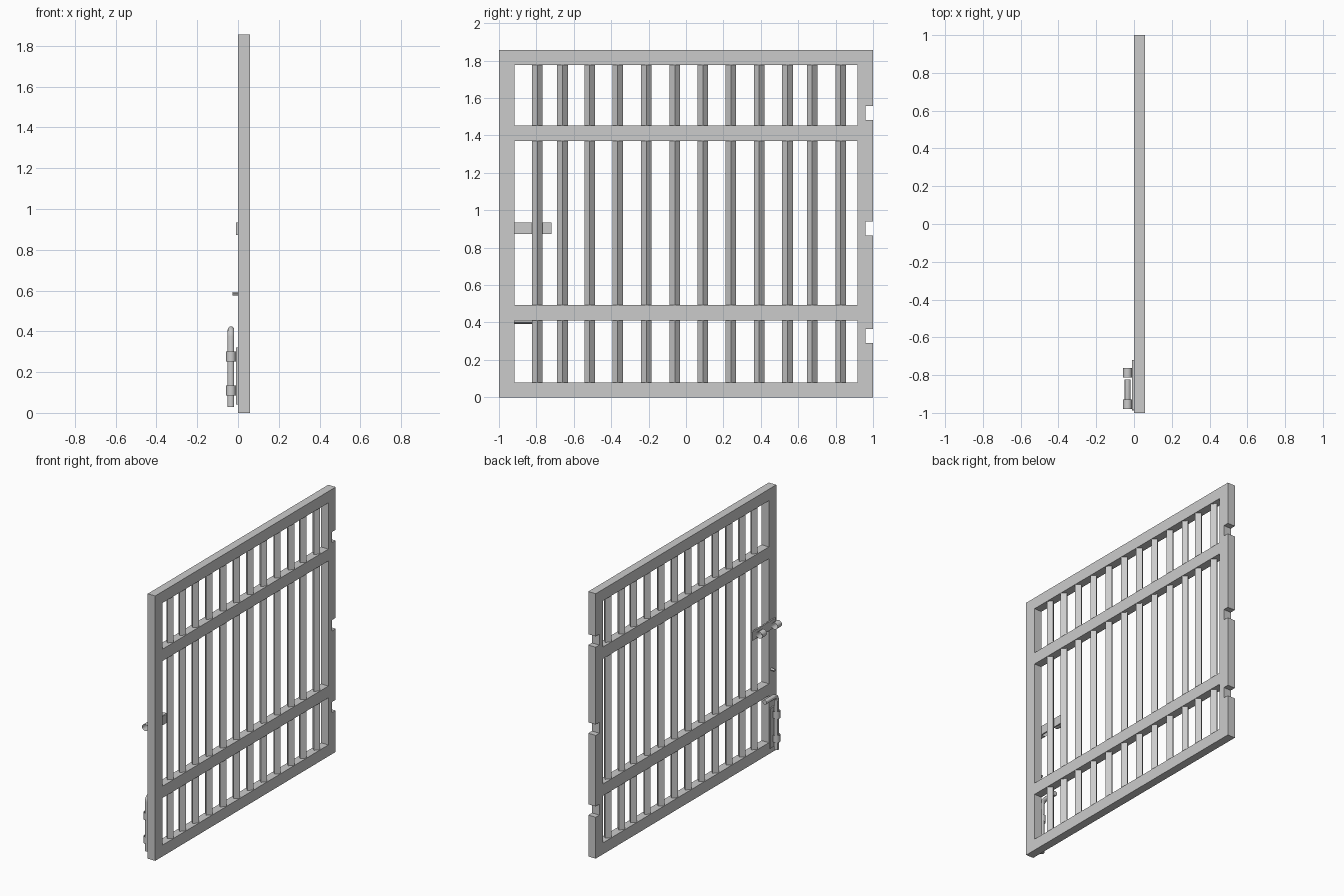
import bpy, bmesh, math
from mathutils import Matrix, Vector

if "Cube" in bpy.data.objects:
    bpy.data.objects.remove(bpy.data.objects["Cube"])

T = 0.058            # frame thickness
HX, HY = -0.0345, -0.955   # centre line of the hardware


def finish(name, bm, smooth=False):
    bmesh.ops.recalc_face_normals(bm, faces=bm.faces)
    me = bpy.data.meshes.new(name)
    bm.to_mesh(me)
    bm.free()
    ob = bpy.data.objects.new(name, me)
    bpy.context.collection.objects.link(ob)
    if smooth:
        bpy.ops.object.select_all(action='DESELECT')
        ob.select_set(True)
        bpy.context.view_layer.objects.active = ob
        bpy.ops.object.shade_smooth_by_angle()
    return ob


def add_box(bm, x, y, z):
    """Box from (min, max) pairs."""
    size = [b - a for a, b in (x, y, z)]
    mid = [(a + b) / 2 for a, b in (x, y, z)]
    bmesh.ops.create_cube(bm, size=1, matrix=Matrix.Translation(mid) @ Matrix.Diagonal((*size, 1)))


def box(name, x, y, z):
    bm = bmesh.new()
    add_box(bm, x, y, z)
    return finish(name, bm)


def cylinder(name, centre, axis, radius, length, caps=True, sides=24):
    bm = bmesh.new()
    rot = Vector((0, 0, 1)).rotation_difference(Vector(axis)).to_matrix().to_4x4()
    bmesh.ops.create_cone(bm, cap_ends=caps, segments=sides, radius1=radius, radius2=radius,
                          depth=length, matrix=Matrix.Translation(centre) @ rot)
    return finish(name, bm, True)


# Frame: one slab with three openings and three hinge notches cut out
openings = [(0.08, 0.41), (0.493, 1.37), (1.453, 1.777)]
frame = box("gate_frame", (0, T), (-1, 1), (0, 1.857))
bm = bmesh.new()
for z in openings:
    add_box(bm, (-0.1, 0.2), (-0.918, 0.918), z)
for z in (0.328, 0.902, 1.52):
    add_box(bm, (-0.1, 0.2), (0.96, 1.1), (z - 0.038, z + 0.038))
cutter = finish("frame_cutter", bm)
cutter.hide_render = True
mod = frame.modifiers.new("cut", 'BOOLEAN')
mod.operation = 'DIFFERENCE'
mod.solver = 'EXACT'
mod.object = cutter
bpy.context.view_layer.objects.active = frame
bpy.ops.object.modifier_apply(modifier=mod.name)
bpy.data.objects.remove(cutter)

# Square bars turned 45 degrees, spanning each opening
bar_y = (-0.795, -0.66, -0.515, -0.365, -0.212, -0.06,
         0.09, 0.24, 0.391, 0.543, 0.675, 0.827)
bm = bmesh.new()
for y in bar_y:
    for z0, z1 in openings:
        bmesh.ops.create_cone(bm, cap_ends=False, segments=4, radius1=0.0285, radius2=0.0285,
                              depth=z1 - z0, matrix=Matrix.Translation((T / 2, y, (z0 + z1) / 2)))
finish("bars", bm)

# Latch plate with two open sleeves
box("latch_plate", (-0.01, 0), (-0.985, -0.72), (0.872, 0.934))
for i, y in enumerate((HY, -0.787)):
    cylinder(f"latch_sleeve_{i + 1}", (HX, y, 0.902), (0, 1, 0), 0.0235, 0.05, caps=False)

# Drop bolt plate with two sleeves
box("bolt_plate", (-0.01, 0), (-0.987, -0.923), (0.04, 0.32))
for i, z in enumerate((0.11, 0.277)):
    cylinder(f"bolt_sleeve_{i + 1}", (HX, HY, z), (0, 0, 1), 0.0235, 0.05, caps=False)

# Drop bolt: rod bent into a handle, swept along a path
R, top = 0.035, 0.409
path = [(HX, HY, 0.03)]
for k in range(7):
    a = math.pi / 2 * k / 6
    path.append((HX, HY + R * (1 - math.cos(a)), top - R + R * math.sin(a)))
path.append((HX, -0.822, top))
curve = bpy.data.curves.new("drop_bolt", 'CURVE')
curve.dimensions = '3D'
curve.bevel_depth = 0.016
curve.bevel_resolution = 4
curve.use_fill_caps = True
spline = curve.splines.new('POLY')
spline.points.add(len(path) - 1)
for p, co in zip(spline.points, path):
    p.co = (*co, 1)
bolt = bpy.data.objects.new("drop_bolt", curve)
bpy.context.collection.objects.link(bolt)
bpy.ops.object.select_all(action='DESELECT')
bolt.select_set(True)
bpy.context.view_layer.objects.active = bolt
bpy.ops.object.convert(target='MESH')
bpy.ops.object.shade_smooth_by_angle()

# Peg that holds the raised bolt handle
cylinder("handle_peg", (-0.014, -0.945, 0.585), (1, 0, 0), 0.009, 0.028, sides=12)
